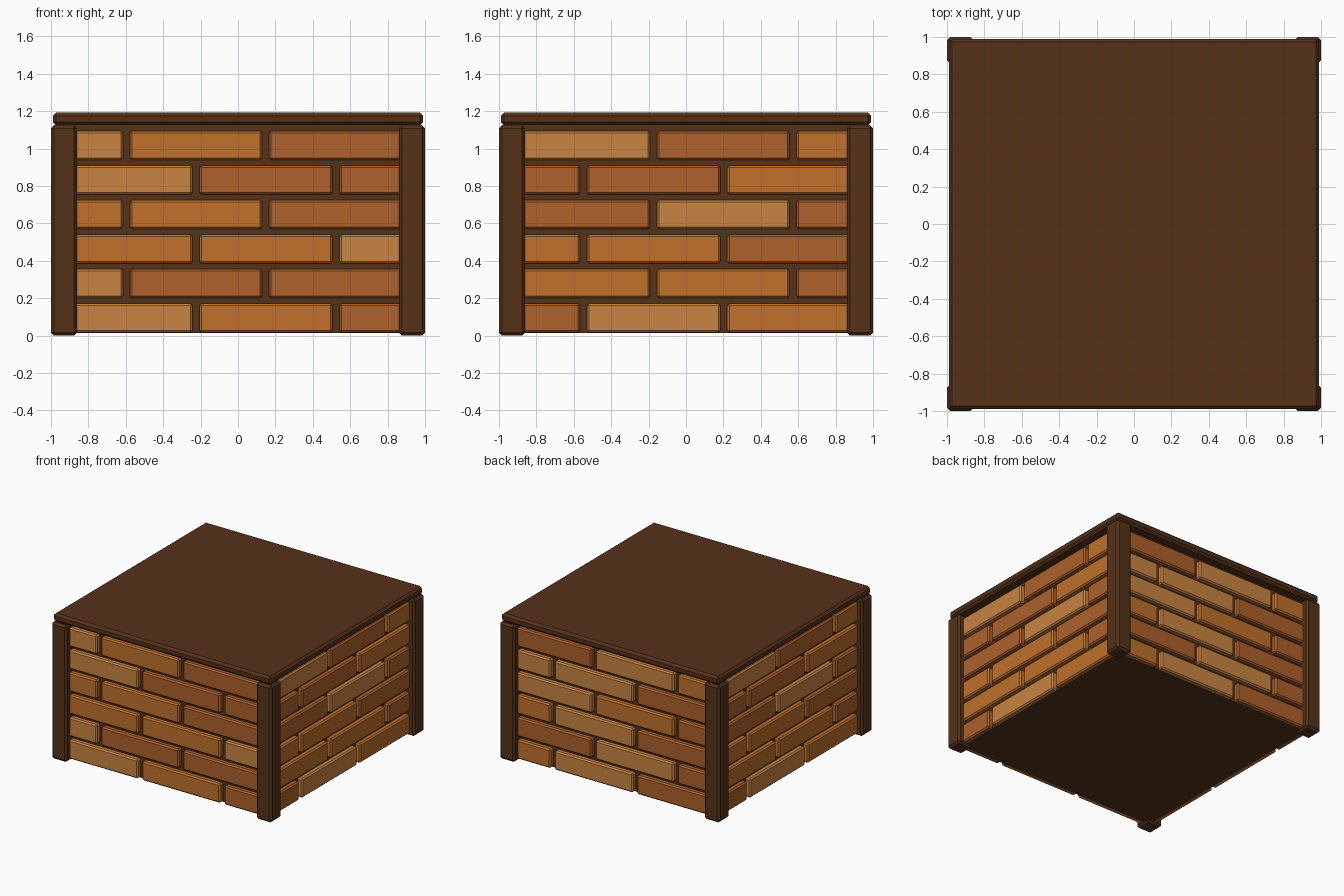
import bpy, bmesh, math
from mathutils import Matrix, Vector

if "Cube" in bpy.data.objects:
    bpy.data.objects.remove(bpy.data.objects["Cube"])


def material(name, rgb):
    # sRGB 0-255 to linear
    m = bpy.data.materials.new(name)
    m.diffuse_color = [(c / 255) ** 2.2 for c in rgb] + [1]
    m.use_nodes = True
    m.node_tree.nodes["Principled BSDF"].inputs["Base Color"].default_value = m.diffuse_color
    return m


BROWN = material("dark_wood", (86, 53, 31))
BRICKS = {
    "L": material("light_brick", (199, 131, 67)),
    "O": material("orange_brick", (190, 112, 47)),
    "D": material("red_brick", (172, 97, 47)),
}


def add_box(bm, lo, hi, bevel=0.0, mat=0):
    """Add a chamfered box spanning lo..hi to a bmesh."""
    lo, hi = Vector(lo), Vector(hi)
    part = bmesh.new()
    bmesh.ops.create_cube(part, size=1)
    bmesh.ops.scale(part, vec=hi - lo, verts=part.verts)
    bmesh.ops.translate(part, vec=(lo + hi) / 2, verts=part.verts)
    if bevel:
        bmesh.ops.bevel(part, geom=part.edges[:], offset=bevel, segments=1,
                        profile=0.5, affect='EDGES')
    for f in part.faces:
        f.material_index = mat
    tmp = bpy.data.meshes.new("tmp")
    part.to_mesh(tmp)
    part.free()
    bm.from_mesh(tmp)
    bpy.data.meshes.remove(tmp)


def finish(name, bm, mats):
    me = bpy.data.meshes.new(name)
    bm.to_mesh(me)
    bm.free()
    for m in mats:
        me.materials.append(m)
    ob = bpy.data.objects.new(name, me)
    bpy.context.collection.objects.link(ob)
    return ob


def box(name, lo, hi, bevel=0.0):
    bm = bmesh.new()
    add_box(bm, lo, hi, bevel)
    return finish(name, bm, [BROWN])


# Mortar core and lid
box("mortar_core", (-0.915, -0.915, 0.015), (0.915, 0.915, 1.13))
box("lid", (-0.99, -0.99, 1.125), (0.99, 0.99, 1.193), 0.018)

# Corner posts
for sx, xn in ((-1, "left"), (1, "right")):
    for sy, yn in ((-1, "front"), (1, "back")):
        x, y = sx * 0.93, sy * 0.93
        box(f"{yn}_{xn}_post", (x - 0.07, y - 0.07, 0), (x + 0.07, y + 0.07, 1.125), 0.017)

# Brick walls, laid out as the front wall and turned into place
PITCH, HEIGHT, GAP = 0.1845, 0.157, 0.037


def brick_wall(name, turn, joints, rows):
    bm = bmesh.new()
    keys = list(BRICKS)
    for i, row in enumerate(rows.split()):
        edges = [-0.9 - GAP / 2, *joints[i % 2], 0.9 + GAP / 2]
        z = 0.016 + i * PITCH
        for a, b, key in zip(edges, edges[1:], row):
            add_box(bm, (a + GAP / 2, -0.955, z), (b - GAP / 2, -0.87, z + HEIGHT),
                    0.011, keys.index(key))
    bm.transform(Matrix.Rotation(math.radians(turn), 4, 'Z'))
    finish(name, bm, BRICKS.values())


FRONT = ((-0.225, 0.523), (-0.597, 0.147))
OTHER = ((-0.547, 0.202), (-0.173, 0.573))
brick_wall("front_bricks", 0, FRONT, "LOD LDD OOL OOD LDD LOD")
brick_wall("right_bricks", 90, OTHER, "DLO OOD OOD DLD DDO LDO")
brick_wall("back_bricks", 180, OTHER, "OLD DLD OLD LOD LLD DLO")
brick_wall("left_bricks", 270, OTHER, "DLO OOD OOD DLD DDO LDO")
